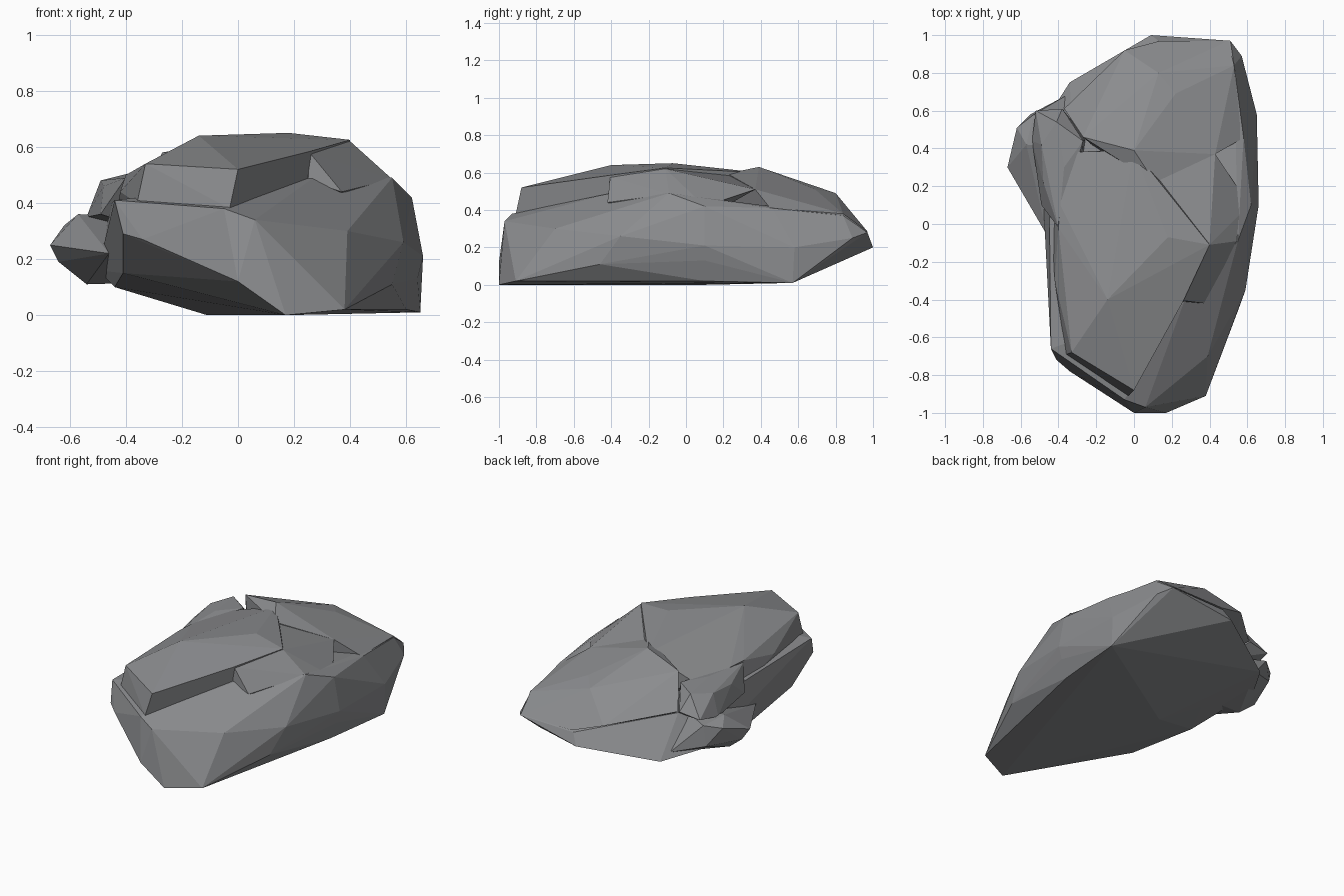
import bpy, bmesh, math


def hull(name, points):
    """Flat-faced chunk of stone from its corner points."""
    bm = bmesh.new()
    for p in points:
        bm.verts.new(p)
    res = bmesh.ops.convex_hull(bm, input=bm.verts[:])
    junk = {g for g in res["geom_interior"] + res["geom_unused"]
            if isinstance(g, bmesh.types.BMVert)}
    bmesh.ops.delete(bm, geom=list(junk), context='VERTS')
    bmesh.ops.dissolve_limit(bm, angle_limit=math.radians(3),
                             verts=bm.verts[:], edges=bm.edges[:])
    bmesh.ops.recalc_face_normals(bm, faces=bm.faces[:])
    me = bpy.data.meshes.new(name)
    bm.to_mesh(me)
    bm.free()
    ob = bpy.data.objects.new(name, me)
    bpy.context.collection.objects.link(ob)
    return ob


# lower body of the rock, up to the ledge
rock = hull("rock", [
    (0, -1, .12), (.17, -1, 0), (.06, -.97, .34), (-.05, -.93, .38),
    (-.44, -.66, .41), (-.41, -.72, .29), (-.34, -.78, .27), (-.41, -.5, .15),
    (.22, -.87, .28), (.38, -.91, .02), (.39, -.7, .3), (.55, -.46, .11),
    (.59, -.35, .26), (.66, .1, .21), (.64, .1, .13), (.6, .1, .02),
    (.65, .57, .01), (.65, .58, .2), (.57, .89, .25), (.51, .97, .28),
    (.09, 1, .2), (.13, .97, .27), (.53, .84, .37), (.62, .1, .42),
    (.58, .46, .41), (.55, -.09, .49), (.27, -.4, .49), (-.11, .1, 0),
    (-.27, .3, .06), (-.47, -.08, .27), (-.44, 0, .1), (-.34, .75, .12),
    (-.33, .55, .36), (-.5, .5, .16), (-.45, .25, .4),
])

# raised slab forming the top step
slab = hull("upper_slab", [
    (-.33, -.68, .54), (0, -.88, .52), (.26, -.41, .585), (.4, -.11, .625),
    (.18, -.07, .65), (-.14, -.4, .64), (.11, .22, .6), (0, .39, .6),
    (-.2, .22, .555), (-.39, .1, .5), (-.4, -.02, .5), (-.42, -.3, .44),
    (-.36, -.69, .4), (-.03, -.91, .38), (.25, -.4, .47), (.38, -.1, .45),
    (-.36, .38, .48), (-.2, -.5, .25), (.1, .4, .3), (-.44, .1, .32),
])

# shoulder closing the step on the right
shoulder = hull("right_shoulder", [
    (.255, -.405, .58), (.4, -.11, .62), (.55, -.09, .485), (.25, -.41, .48),
    (.18, -.07, .645), (.43, .37, .51), (.61, .1, .42), (.37, -.42, .44),
    (.11, .22, .59), (.2, 0, .3),
])

# overhanging chunk at the back
back = hull("back_chunk", [
    (0, .39, .63), (-.27, .46, .58), (.13, .8, .49), (.22, .69, .51),
    (.53, .84, .38), (.43, .37, .51), (.11, .22, .595), (-.05, .92, .34),
    (-.37, .61, .4), (.14, .97, .28), (.5, .97, .285), (.57, .45, .41),
    (-.2, .4, .3), (.2, .3, .25), (-.3, .56, .35),
])

# jutting lump on the left side
lump = hull("left_lump", [
    (-.67, .3, .25), (-.62, .51, .32), (-.64, .34, .19), (-.54, .32, .11),
    (-.55, .58, .21), (-.53, .58, .34), (-.57, .42, .36), (-.46, -.06, .22),
    (-.36, .68, .16), (-.2, .3, .12), (-.2, .4, .35),
])

# small block sitting on the lump
block = hull("left_block", [
    (-.49, .42, .48), (-.41, .54, .5), (-.48, .22, .46), (-.37, .3, .51),
    (-.52, .6, .38), (-.54, .44, .35), (-.49, .1, .36), (-.4, -.02, .49),
    (-.38, .61, .4), (-.25, .45, .3), (-.3, .1, .3), (-.27, .44, .5),
])

# fuse the chunks into one rock
bpy.context.view_layer.objects.active = rock
for part in (slab, shoulder, back, lump, block):
    mod = rock.modifiers.new("fuse", 'BOOLEAN')
    mod.operation = 'UNION'
    mod.solver = 'EXACT'
    mod.object = part
    bpy.ops.object.modifier_apply(modifier=mod.name)
    bpy.data.objects.remove(part)

# dark stone colour
stone = bpy.data.materials.new("stone")
stone.diffuse_color = (.26, .265, .275, 1)
rock.data.materials.clear()
rock.data.materials.append(stone)
for f in rock.data.polygons:
    f.material_index = 0
